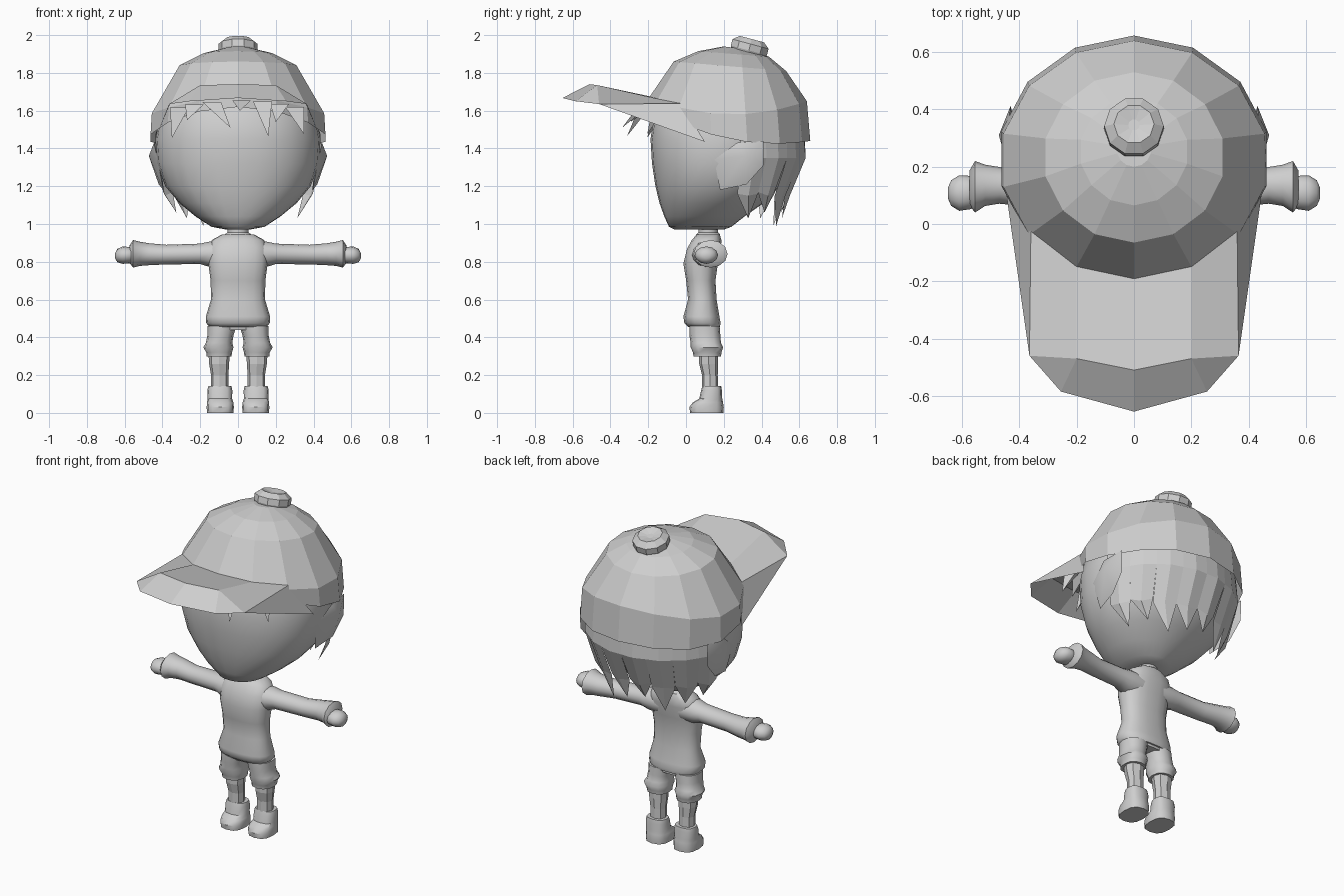
import bpy, bmesh
from math import sin, cos, pi, radians
from mathutils import Vector, Matrix

cube = bpy.data.objects.get("Cube")
if cube:
    bpy.data.objects.remove(cube, do_unlink=True)

GREY = (0.62, 0.62, 0.62, 1)
mat = bpy.data.materials.new("plain_grey")
mat.use_nodes = True
mat.diffuse_color = GREY
mat.node_tree.nodes["Principled BSDF"].inputs["Base Color"].default_value = GREY


def build(name, verts, faces, smooth=None, mirror=False):
    """Mesh object; smooth is the sharp-edge angle in degrees, None keeps it flat."""
    bm = bmesh.new()
    vs = [bm.verts.new(v) for v in verts]
    for f in faces:
        bm.faces.new([vs[i] for i in f])
    if mirror:
        geom = bm.verts[:] + bm.edges[:] + bm.faces[:]
        bmesh.ops.mirror(bm, geom=geom, axis='X', merge_dist=0.001)
    bmesh.ops.recalc_face_normals(bm, faces=bm.faces[:])
    me = bpy.data.meshes.new(name)
    bm.to_mesh(me)
    bm.free()
    me.materials.append(mat)
    ob = bpy.data.objects.new(name, me)
    bpy.context.collection.objects.link(ob)
    if smooth:
        bpy.ops.object.select_all(action='DESELECT')
        ob.select_set(True)
        bpy.context.view_layer.objects.active = ob
        bpy.ops.object.shade_smooth_by_angle(angle=radians(smooth))


def loft(name, rings, smooth=None, bottom=True):
    n = len(rings[0])
    verts = [v for r in rings for v in r]
    faces = [(k * n + i, k * n + (i + 1) % n, (k + 1) * n + (i + 1) % n, (k + 1) * n + i)
             for k in range(len(rings) - 1) for i in range(n)]
    if bottom:
        faces.append(range(n))
    faces.append(range(len(verts) - n, len(verts)))
    build(name, verts, faces, smooth)


def power(v, p):
    return abs(v) ** p * (1 if v >= 0 else -1)


def level(z, rx, y0, y1, cx=0, n=16, p=1.0):
    """Horizontal ring spanning y0 to y1."""
    return [(cx + rx * power(cos(2 * pi * i / n), p),
             (y0 + y1) / 2 + (y1 - y0) / 2 * power(sin(2 * pi * i / n), p), z) for i in range(n)]


# Head, fuller on the face side, and neck
loft("head", [level(*r, n=28)[:14] + level(*r, n=28, p=.9)[14:] for r in [
    (.97, .06, -.06, .2), (.985, .14, -.09, .24), (1.04, .225, -.115, .31),
    (1.11, .31, -.14, .41), (1.2, .385, -.162, .5), (1.32, .428, -.18, .56),
    (1.45, .437, -.188, .58), (1.6, .41, -.165, .58), (1.72, .32, -.06, .5)]], 50)
loft("neck", [level(*r, n=12) for r in [
    (.9, .075, .05, .18), (.945, .07, .055, .18), (.955, .055, .065, .17), (1.0, .055, .065, .17)]], 40)

# Cap crown: tilted rings from rim to pole
N = 14


def cap_ring(front, back, rx, dip=0):
    pts = []
    for i in range(N):
        a = 2 * pi * i / N
        t = (1 - cos(a)) / 2
        y = front[0] + (back[0] - front[0]) * t
        z = front[1] + (back[1] - front[1]) * t - dip * sin(a) ** 2
        pts.append((rx * sin(a), y, z))
    return pts


loft("cap_crown", [
    cap_ring((-.2, 1.62), (.658, 1.44), .475, .08),
    cap_ring((-.195, 1.67), (.64, 1.65), .468, .08),
    cap_ring((-.065, 1.86), (.53, 1.81), .317),
    cap_ring((.065, 1.915), (.44, 1.885), .19),
    cap_ring((.2, 1.94), (.32, 1.925), .06)], bottom=False)

# Cap button with a hollow top, leaning back
lean = Matrix.Translation((0, .325, 1.89)) @ Matrix.Rotation(radians(-15), 4, 'X')
loft("cap_button", [[lean @ Vector((r * cos(2 * pi * i / 10), r * sin(2 * pi * i / 10), h))
                     for i in range(10)]
                    for r, h in [(.09, 0), (.104, .03), (.104, .065), (.07, .092), (.02, .08)]])

# Cap visor, rooted along the crown
build("cap_visor", [
    (0, -.188, 1.675), (.2, -.147, 1.662), (.36, -.026, 1.638), (.445, .1, 1.435),
    (0, -.51, 1.74), (.2, -.47, 1.735), (.365, -.46, 1.635),
    (.255, -.585, 1.65), (0, -.655, 1.667)],
    [(0, 1, 5, 4), (1, 2, 6, 5), (2, 3, 6), (4, 5, 7, 8), (5, 6, 7)], mirror=True)

# Back hair: pointed locks around the head, tucked under the cap rim
LOCKS = 8
START, END = radians(12), radians(168)
for k in range(LOCKS):
    a0 = START + (END - START) * k / LOCKS
    a1 = START + (END - START) * (k + 1) / LOCKS
    mid = (a0 + a1) / 2
    drop = (.03, 0, .07)[k % 3]

    def at(a, rx, ry, z):
        return (rx * cos(a), .2 + ry * sin(a), z)

    rows = [(.442, .425, 1.54), (.452, .432, 1.35), (.405, .345, 1.17 - drop / 3)]
    verts = [at(a, *r) for r in rows for a in (a0, mid, a1)]
    # slight ridge along each lock, then its tip
    verts[4] = at(mid, .457, .44, 1.35)
    verts[7] = at(mid, .415, .355, 1.15)
    verts.append(at(mid + .05, .345, .31, 1.06 - drop))
    build("hair_lock_%d" % (k + 1), verts,
          [(0, 1, 4, 3), (1, 2, 5, 4), (3, 4, 7, 6), (4, 5, 8, 7), (6, 7, 9), (7, 8, 9)])

# Fringe spikes under the visor: base centre, tip x, tip z
for k, (bx, tx, tz) in enumerate([(-.31, -.35, 1.455), (-.23, -.27, 1.55), (-.14, -.04, 1.51),
                                  (.02, .01, 1.6), (.13, .16, 1.465), (.22, .2, 1.54),
                                  (.3, .35, 1.475)]):
    y = -.25 + .8 * bx * bx
    z = 1.655 - .4 * bx * bx
    build("fringe_%d" % (k + 1),
          [(bx - .05, y, z), (bx + .05, y, z), (bx, y + .07, z),
           (tx, -.34 + 1.1 * tx * tx, tz)],
          [(0, 1, 3), (1, 2, 3), (2, 0, 3)])

# Torso: long shirt, broad at the shoulders and flaring at the hem
loft("shirt", [level(*r, n=18, p=.8) for r in [
    (.455, .15, .01, .18), (.475, .168, -.01, .185), (.51, .17, -.015, .178),
    (.6, .143, .01, .163), (.7, .145, 0, .157), (.79, .157, -.015, .17),
    (.87, .16, .005, .187), (.915, .138, .03, .188), (.945, .085, .055, .18)]], 50)
loft("hips", [level(*r, n=14, p=.8) for r in [(.44, .12, .03, .17), (.5, .15, .02, .17)]], 40)

for side, s in (("left", 1), ("right", -1)):
    # Ear: rounded teardrop hugging the head
    rim = [(.425, .15, 1.34), (.445, .27, 1.43), (.432, .41, 1.44),
           (.43, .41, 1.31), (.42, .32, 1.21), (.395, .18, 1.18)]
    pts = [(s * x, y, z) for x, y, z in rim + [(.472, .31, 1.36), (.4, .28, 1.32)]]
    build(side + "_ear", pts,
          [(i, (i + 1) % 6, c) for i in range(6) for c in (6, 7)], 45)

    # Sleeve with flared cuff, then the hand
    def across(x, cy, cz, ry, rz, n=12):
        return [(s * x, cy + ry * cos(2 * pi * i / n), cz + rz * sin(2 * pi * i / n)) for i in range(n)]

    loft(side + "_sleeve", [across(*r) for r in [
        (.06, .1, .84, .075, .075), (.155, .105, .84, .072, .066), (.2, .11, .842, .062, .054),
        (.38, .12, .838, .058, .052), (.47, .135, .84, .064, .058), (.52, .135, .842, .072, .064),
        (.555, .13, .842, .09, .073), (.575, .125, .84, .06, .045)]], 40)
    loft(side + "_hand", [across(*r) for r in [
        (.54, .11, .835, .04, .035), (.57, .11, .835, .058, .043), (.61, .108, .835, .062, .046),
        (.638, .108, .833, .045, .036), (.65, .108, .832, .018, .015)]], 50)

    # Baggy shorts leg with a fold, shin, boot
    def leg(name, rows, smooth=None, n=12, p=.85):
        loft(side + name, [level(z, rx, y0, y1, s * cx, n, p) for z, cx, rx, y0, y1 in rows], smooth)

    leg("_shorts_leg", [
        (.298, .1, .066, .04, .185), (.32, .1, .068, .037, .188), (.347, .104, .08, .025, .197),
        (.37, .1, .07, .025, .185), (.41, .093, .069, .018, .182), (.46, .085, .077, .018, .178)], 50)
    leg("_shin", [
        (.12, .097, .046, .085, .17), (.2, .097, .046, .085, .168),
        (.26, .1, .053, .07, .17), (.31, .1, .056, .07, .17)], n=8)
    leg("_boot", [
        (0, .094, .07, .022, .198), (.03, .094, .072, .018, .2), (.055, .094, .07, .035, .196),
        (.075, .096, .065, .07, .192), (.12, .096, .066, .08, .19),
        (.142, .096, .061, .087, .186)], 40, p=.75)
